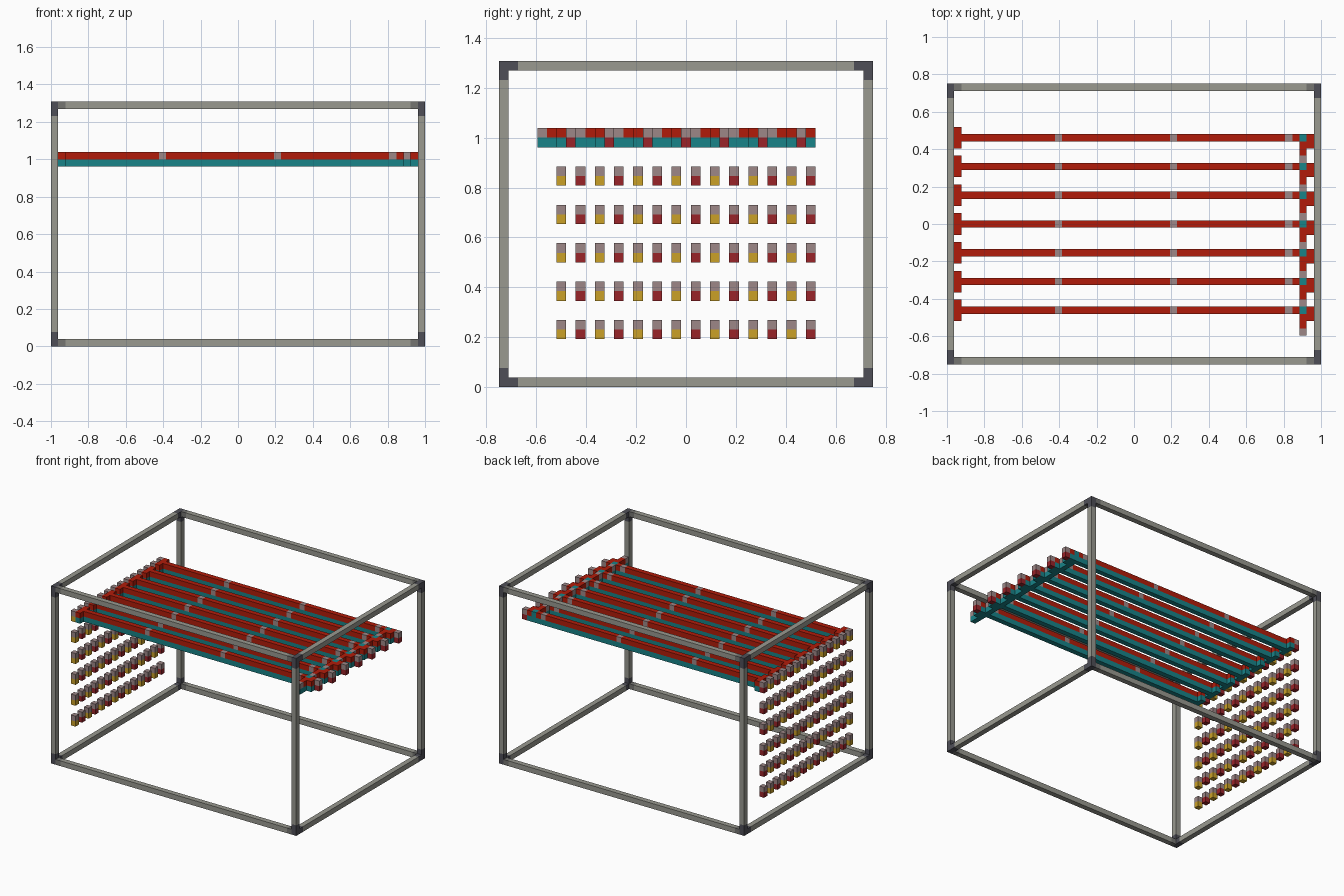
import bpy
import bmesh
from mathutils import Matrix, Vector

if "Cube" in bpy.data.objects:
    bpy.data.objects.remove(bpy.data.objects["Cube"], do_unlink=True)

# Block grid: 52 long, 39 deep, 34 high
NX, NY, NZ = 52, 39, 34
U = 2 / NX


def material(name, r, g, b):
    color = [(c / 255) ** 2.2 for c in (r, g, b)] + [1]
    mat = bpy.data.materials.new(name)
    mat.use_nodes = True
    mat.diffuse_color = color
    bsdf = mat.node_tree.nodes["Principled BSDF"]
    bsdf.inputs["Base Color"].default_value = color
    bsdf.inputs["Roughness"].default_value = 0.9
    return mat


STONE = material("stone grey", 152, 152, 143)
DARK = material("dark slate", 80, 80, 88)
MID = material("mid grey", 116, 116, 113)
RED = material("bright red", 176, 33, 18)
TEAL = material("teal", 30, 130, 135)
PINK = material("pinkish grey", 156, 134, 134)
GOLD = material("gold", 202, 160, 44)
CRIMSON = material("dark red", 152, 40, 45)


def blocks(name, boxes, mat):
    """One object from boxes given as (x, y, z, length, depth, height) in blocks."""
    bm = bmesh.new()
    for x, y, z, sx, sy, sz in boxes:
        center = Vector((x + sx / 2 - NX / 2, y + sy / 2 - NY / 2, z + sz / 2)) * U
        size = Matrix.Diagonal((sx * U, sy * U, sz * U, 1))
        bmesh.ops.create_cube(bm, size=1, matrix=Matrix.Translation(center) @ size)
    mesh = bpy.data.meshes.new(name)
    bm.to_mesh(mesh)
    bm.free()
    mesh.materials.append(mat)
    obj = bpy.data.objects.new(name, mesh)
    bpy.context.collection.objects.link(obj)


# Outer frame with corner brackets
XE, YE, ZE = (0, NX - 1), (0, NY - 1), (0, NZ - 1)
blocks("frame_long_bars", [(2, y, z, NX - 4, 1, 1) for y in YE for z in ZE], STONE)
blocks("frame_depth_bars", [(x, 2, z, 1, NY - 4, 1) for x in XE for z in ZE], STONE)
blocks("frame_posts", [(x, y, 2, 1, 1, NZ - 4) for x in XE for y in YE], STONE)

brackets, bracket_tips = [], []
for x in XE:
    for y in YE:
        for z in ZE:
            brackets.append((x, y, z, 1, 1, 1))
            brackets.append((x, 1 if y == 0 else y - 1, z, 1, 1, 1))
            brackets.append((x, y, 1 if z == 0 else z - 1, 1, 1, 1))
            bracket_tips.append((1 if x == 0 else x - 1, y, z, 1, 1, 1))
blocks("corner_brackets", brackets, DARK)
blocks("corner_bracket_tips", bracket_tips, MID)

# Input blocks on the end wall: coloured base with a grey cap
levels = range(5, 26, 4)
columns = range(6, 33, 2)
blocks("input_caps", [(0, y, z + 1, 1, 1, 1) for z in levels for y in columns], PINK)
blocks("input_bases_gold", [(0, y, z, 1, 1, 1) for z in levels for y in columns[::2]], GOLD)
blocks("input_bases_red", [(0, y, z, 1, 1, 1) for z in levels for y in columns[1::2]], CRIMSON)

# Seven parallel lanes joined by a cross channel near the far end
FLOOR, TOP = 25, 26
lanes = range(7, 32, 4)
STEP, CROSS = 16, 49
repeat_x = range(15, CROSS, STEP)

base = [(CROSS, lanes[0] - 3, FLOOR, 1, lanes[-1] - lanes[0] + 4, 1)]
wires, caps, out_caps, out_bases, links = [], [], [], [], []
for y in lanes:
    base += [(1, y - 1, FLOOR, 1, 3, 1),
             (2, y, FLOOR, CROSS - 2, 1, 1),
             (CROSS + 1, y - 1, FLOOR, 1, 2, 1)]
    wires.append((1, y - 1, TOP, 1, 3, 1))
    start = 2
    for x in repeat_x:
        wires.append((start, y, TOP, x - start, 1, 1))
        caps.append((x, y, TOP, 1, 1, 1))
        start = x + 1
    wires.append((start, y, TOP, CROSS - start, 1, 1))
    # Stepped path to the neighbouring lane
    wires.append((CROSS + 1, y - 1, TOP, 1, 2, 1))
    wires.append((CROSS, y - 2, TOP, 1, 2, 1))
    caps.append((CROSS, y - 3, TOP, 1, 1, 1))
    links.append((CROSS, y, TOP, 1, 1, 1))
    out_caps.append((NX - 1, y, TOP, 1, 1, 1))
    out_bases.append((NX - 1, y, FLOOR, 1, 1, 1))

blocks("lane_base", base, TEAL)
blocks("lane_wires", wires, RED)
blocks("lane_repeaters", caps, PINK)
blocks("lane_link_blocks", links, TEAL)
blocks("output_caps", out_caps, PINK)
blocks("output_bases", out_bases, CRIMSON)
